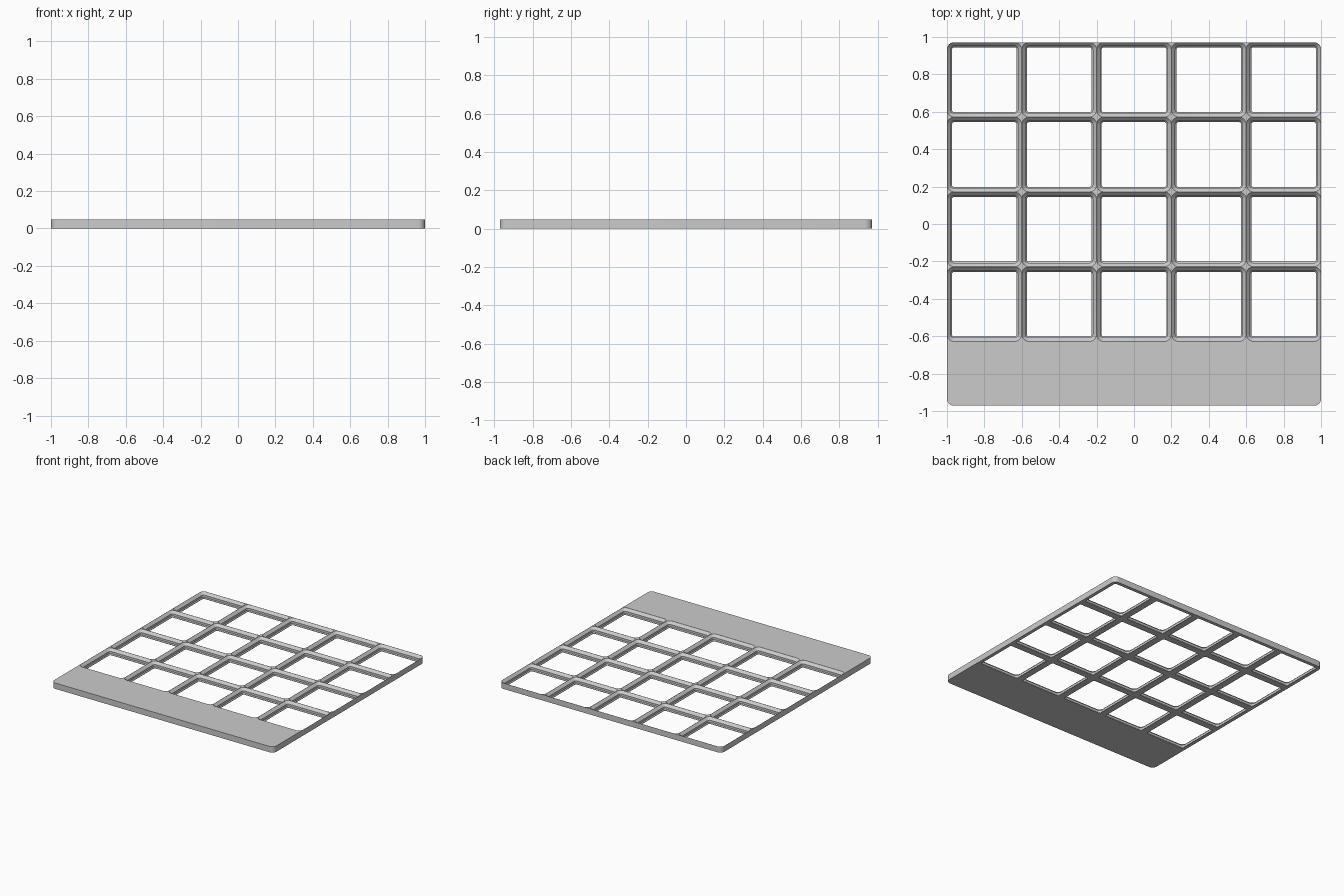
import bpy
import bmesh
from math import cos, sin, pi, radians

PITCH, COLS, ROWS = 0.4, 5, 4
PAD = 0.343                      # solid strip along the front
HEIGHT = 0.0476
RADIUS = 0.038
WIDTH, DEPTH = COLS * PITCH, ROWS * PITCH + PAD

cube = bpy.data.objects.get("Cube")
if cube:
    bpy.data.objects.remove(cube, do_unlink=True)

grey = bpy.data.materials.new("light_grey")
grey.use_nodes = True
colour = (0.6, 0.6, 0.6, 1)
grey.diffuse_color = colour
grey.node_tree.nodes["Principled BSDF"].inputs["Base Color"].default_value = colour


def rounded_loop(bm, cx, cy, hx, hy, r, z, steps=8):
    """Ring of vertices around a rounded rectangle, counter-clockwise."""
    ring = []
    for q, (sx, sy) in enumerate([(1, 1), (-1, 1), (-1, -1), (1, -1)]):
        for i in range(steps + 1):
            a = (q + i / steps) * pi / 2
            ring.append(bm.verts.new((cx + sx * (hx - r) + r * cos(a),
                                      cy + sy * (hy - r) + r * sin(a), z)))
    return ring


def loft(bm, rings):
    """Closed solid through a stack of matching rings, bottom to top."""
    n = len(rings[0])
    bm.faces.new(rings[0][::-1])
    bm.faces.new(rings[-1])
    for low, high in zip(rings, rings[1:]):
        for i in range(n):
            j = (i + 1) % n
            bm.faces.new((low[i], low[j], high[j], high[i]))


def make_object(name, bm):
    mesh = bpy.data.meshes.new(name)
    bm.to_mesh(mesh)
    bm.free()
    mesh.materials.append(grey)
    obj = bpy.data.objects.new(name, mesh)
    bpy.context.collection.objects.link(obj)
    return obj


# Slab with rounded corners
bm = bmesh.new()
loft(bm, [rounded_loop(bm, 0, 0, WIDTH / 2, DEPTH / 2, RADIUS, z)
          for z in (0, HEIGHT)])
baseplate = make_object("grid_baseplate", bm)

# Stepped socket cutter: (inset from cell edge, height)
RIM = 0.0006
PROFILE = [(0.027, -0.02), (0.027, 0.0033), (0.0205, 0.01), (0.0205, 0.0271),
           (RIM, HEIGHT - RIM / 2), (RIM, HEIGHT + 0.02)]
bm = bmesh.new()
for col in range(COLS):
    for row in range(ROWS):
        cx = (col + 0.5) * PITCH - WIDTH / 2
        cy = DEPTH / 2 - (row + 0.5) * PITCH
        loft(bm, [rounded_loop(bm, cx, cy, PITCH / 2 - inset, PITCH / 2 - inset,
                               RADIUS - inset, z) for inset, z in PROFILE])
cutter = make_object("socket_cutter", bm)
cutter.hide_render = True

# Cut the sockets, then drop the cutter
cut = baseplate.modifiers.new("sockets", "BOOLEAN")
cut.operation = "DIFFERENCE"
cut.solver = "EXACT"
cut.object = cutter
bpy.ops.object.select_all(action="DESELECT")
baseplate.select_set(True)
bpy.context.view_layer.objects.active = baseplate
bpy.ops.object.modifier_apply(modifier=cut.name)
bpy.data.objects.remove(cutter, do_unlink=True)
bpy.ops.object.shade_smooth_by_angle(angle=radians(30))
